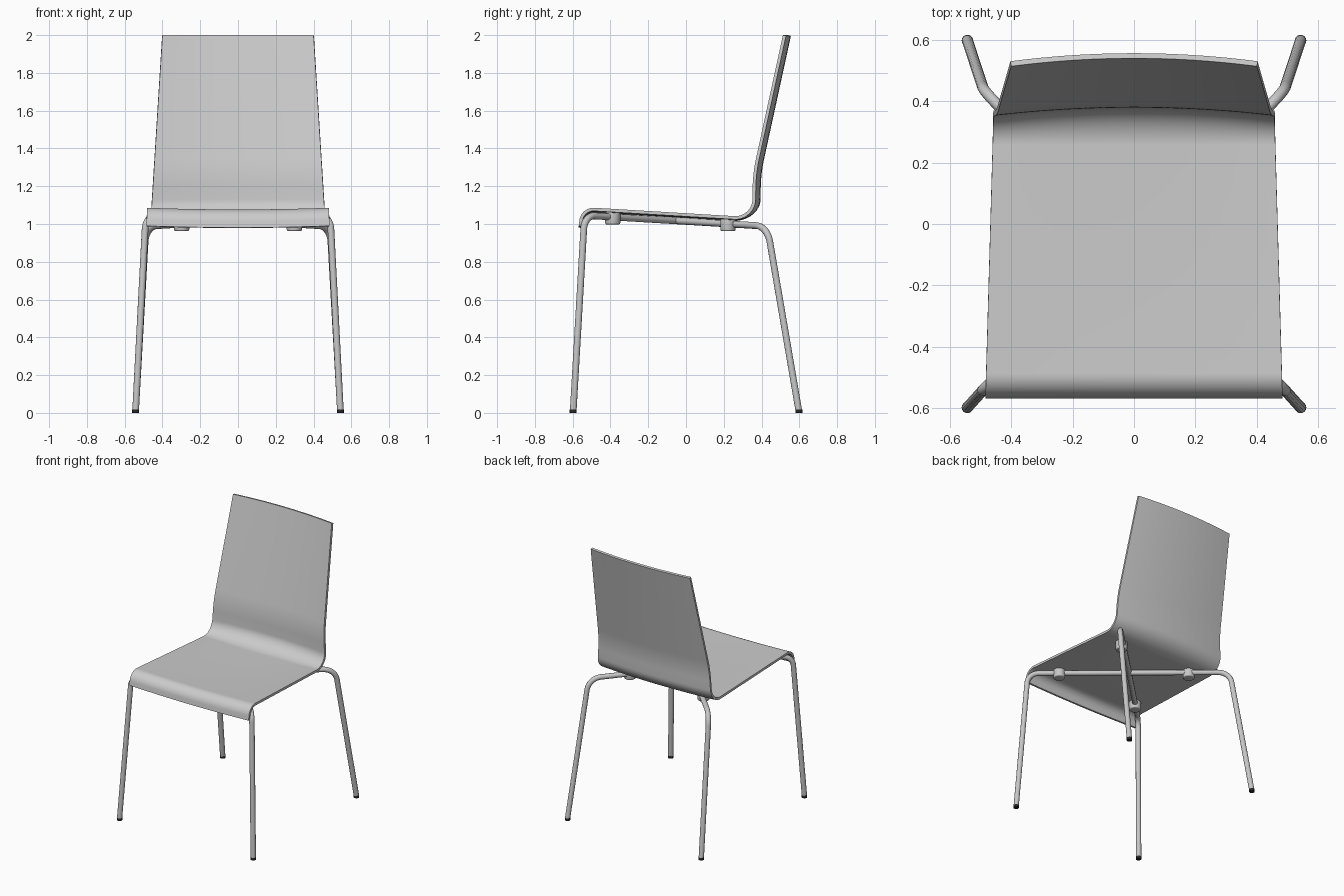
import bpy, bmesh, math
from mathutils import Vector

if "Cube" in bpy.data.objects:
    bpy.data.objects.remove(bpy.data.objects["Cube"])


def material(name, rgb):
    m = bpy.data.materials.new(name)
    m.diffuse_color = (*rgb, 1)
    m.use_nodes = True
    m.node_tree.nodes["Principled BSDF"].inputs["Base Color"].default_value = m.diffuse_color
    return m


SHELL = material("light grey shell", (0.60, 0.60, 0.60))
METAL = material("grey metal", (0.57, 0.57, 0.58))
BLACK = material("black rubber", (0.02, 0.02, 0.02))


def rounded_path(points, radii, steps=12):
    """Polyline with each inner corner replaced by an arc."""
    pts = [Vector(p) for p in points]
    out = [pts[0]]
    for a, b, c, r in zip(pts, pts[1:], pts[2:], radii):
        u, v = (a - b).normalized(), (c - b).normalized()
        half = u.angle(v) / 2
        centre = b + (u + v).normalized() * (r / math.sin(half))
        start = b + u * (r / math.tan(half)) - centre
        end = b + v * (r / math.tan(half)) - centre
        sweep = math.pi - 2 * half
        for i in range(steps + 1):
            t = i / steps
            out.append(centre + (start * math.sin((1 - t) * sweep)
                                 + end * math.sin(t * sweep)) / math.sin(sweep))
    out.append(pts[-1])
    return out


def finish(obj, mat, angle=40):
    obj.data.materials.clear()
    obj.data.materials.append(mat)
    bpy.ops.object.select_all(action='DESELECT')
    obj.select_set(True)
    bpy.context.view_layer.objects.active = obj
    bpy.ops.object.shade_smooth_by_angle(angle=math.radians(angle))


# One-piece seat and back: side profile swept across, slightly bowed
profile = rounded_path([(0, -0.568, 0.990), (0, -0.555, 1.09), (0, 0.35, 1.036),
                        (0, 0.354, 1.27), (0, 0.513, 2.0)], [0.075, 0.09, 0.8])
COLS = 24
bm = bmesh.new()
rows = []
for p in profile:
    half = 0.483 - 0.026 * min(1, (p.y + 0.56) / 0.91) - 0.057 * max(0, (p.z - 1.09) / 0.91)
    back = min(1, max(0, (p.y - 0.25) / 0.10))      # 0 on the seat, 1 on the back
    row = []
    for i in range(COLS + 1):
        f = 2 * i / COLS - 1
        bow = 1 - f * f
        row.append(bm.verts.new((half * f, p.y + 0.026 * back * bow,
                                 p.z - 0.009 * (1 - back) * bow)))
    rows.append(row)
for r0, r1 in zip(rows, rows[1:]):
    for i in range(COLS):
        bm.faces.new((r0[i], r0[i + 1], r1[i + 1], r1[i]))
mesh = bpy.data.meshes.new("seat_and_back")
bm.to_mesh(mesh)
bm.free()
seat = bpy.data.objects.new("seat_and_back", mesh)
bpy.context.collection.objects.link(seat)
solid = seat.modifiers.new("thickness", 'SOLIDIFY')
solid.thickness = 0.017
solid.offset = -1
bpy.context.view_layer.objects.active = seat
bpy.ops.object.modifier_apply(modifier=solid.name)
finish(seat, SHELL)


# Two crossed bent tubes, each a front leg, under-seat bar and opposite rear leg
for side, label in ((1, "a"), (-1, "b")):
    path = rounded_path([(-0.542 * side, -0.597, 0.012), (-0.488 * side, -0.537, 1.046),
                         (0.487 * side, 0.43, 0.988), (0.542 * side, 0.597, 0.012)],
                        [0.075, 0.10])
    curve = bpy.data.curves.new("leg_frame_" + label, 'CURVE')
    curve.dimensions = '3D'
    curve.bevel_depth = 0.018
    curve.bevel_resolution = 4
    curve.use_fill_caps = True
    spline = curve.splines.new('POLY')
    spline.points.add(len(path) - 1)
    for sp, p in zip(spline.points, path):
        sp.co = (*p, 1)
    tube = bpy.data.objects.new("leg_frame_" + label, curve)
    bpy.context.collection.objects.link(tube)
    bpy.ops.object.select_all(action='DESELECT')
    tube.select_set(True)
    bpy.context.view_layer.objects.active = tube
    bpy.ops.object.convert(target='MESH')
    finish(bpy.context.object, METAL)


def cylinder(name, radius, x, y, z0, z1, mat, bevel=0):
    bpy.ops.mesh.primitive_cylinder_add(vertices=24, radius=radius, depth=z1 - z0,
                                        location=(x, y, (z0 + z1) / 2))
    obj = bpy.context.object
    obj.name = name
    if bevel:
        mod = obj.modifiers.new("bevel", 'BEVEL')
        mod.width, mod.segments = bevel, 3
        bpy.ops.object.modifier_apply(modifier=mod.name)
    finish(obj, mat)


# Mounting pads under the seat and black foot caps
for side, label in ((-1, "left"), (1, "right")):
    cylinder("front_pad_" + label, 0.040, 0.335 * side, -0.388, 0.998, 1.064, METAL, 0.008)
    cylinder("rear_pad_" + label, 0.040, 0.298 * side, 0.222, 0.962, 1.030, METAL, 0.008)
    for y, end in ((-0.597, "front"), (0.597, "rear")):
        cylinder(end + "_foot_" + label, 0.0185, 0.542 * side, y, 0, 0.018, BLACK)
